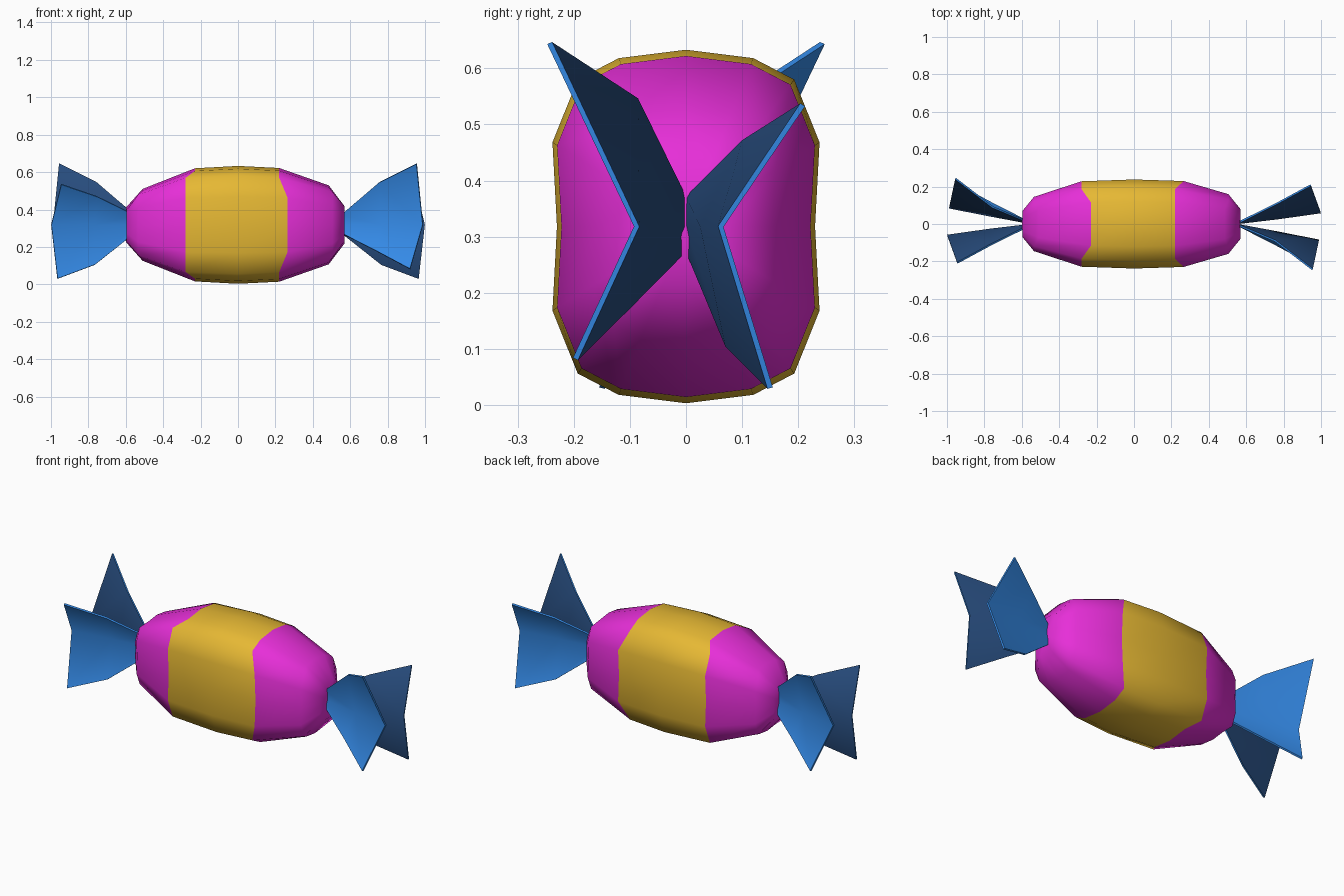
import bpy, bmesh
from mathutils import Vector

if "Cube" in bpy.data.objects:
    bpy.data.objects.remove(bpy.data.objects["Cube"])


def mat(name, rgb):
    m = bpy.data.materials.new(name)
    m.diffuse_color = (*rgb, 1)
    m.use_nodes = True
    m.node_tree.nodes["Principled BSDF"].inputs["Base Color"].default_value = m.diffuse_color
    return m


PINK = mat("pink", (0.80, 0.028, 0.69))
GOLD = mat("gold", (0.79, 0.48, 0.034))
BLUE = mat("blue", (0.036, 0.262, 0.82))
NAVY = mat("dark_blue", (0.021, 0.074, 0.21))
CZ = 0.318


def make_object(name, bm, mats):
    me = bpy.data.meshes.new(name)
    bmesh.ops.recalc_face_normals(bm, faces=bm.faces)
    bm.to_mesh(me)
    bm.free()
    ob = bpy.data.objects.new(name, me)
    bpy.context.collection.objects.link(ob)
    for m in mats:
        me.materials.append(m)
    bpy.ops.object.select_all(action='DESELECT')
    bpy.context.view_layer.objects.active = ob
    ob.select_set(True)
    return ob


# Candy body: 16-sided rounded-box section lofted along x
quarter = [(0, 0.315), (0.12, 0.30), (0.193, 0.262), (0.238, 0.15), (0.23, 0)]
half = quarter + [(y, -z) for y, z in quarter[-2::-1]]
section = half + [(-y, z) for y, z in half[-2:0:-1]]
# x at top and bottom, x at the sides, section scale
stations = [(-0.60, -0.597, 0.29), (-0.51, -0.535, 0.61), (-0.23, -0.28, 0.96),
            (0, 0, 1),
            (0.22, 0.265, 0.965), (0.485, 0.505, 0.67), (0.565, 0.57, 0.33)]
bm = bmesh.new()
rings = []
for xt, xs, s in stations:
    rings.append([bm.verts.new((xs if abs(y) > 0.2 * s else xt, y * s, CZ + z * s))
                  for y, z in section])
n = len(section)
for i in range(len(rings) - 1):
    a, b = rings[i], rings[i + 1]
    for k in range(n):
        f = bm.faces.new((a[k], a[(k + 1) % n], b[(k + 1) % n], b[k]))
        f.material_index = 1 if i in (2, 3) else 0   # gold band in the middle
for ring in (rings[0], rings[-1]):
    c = bm.verts.new(sum((v.co for v in ring), Vector()) / n)
    for k in range(n):
        bm.faces.new((ring[k], ring[(k + 1) % n], c))
make_object("candy_body", bm, [PINK, GOLD])
bpy.ops.object.shade_smooth()

# Twisted wrapper ends: two folded sheets; rows run root to rim, columns top to bottom
sheets = {
    "front": [[(0.55, -0.004, 0.37), (0.55, -0.004, CZ), (0.55, -0.004, 0.275)],
              [(0.755, -0.09, 0.545), (0.77, -0.045, CZ), (0.74, -0.10, 0.178)],
              [(0.955, -0.243, 0.645), (0.988, -0.088, CZ), (0.92, -0.197, 0.082)]],
    "back": [[(0.55, 0.004, 0.37), (0.55, 0.004, CZ), (0.55, 0.004, 0.275)],
             [(0.755, 0.105, 0.47), (0.77, 0.03, CZ), (0.765, 0.075, 0.105)],
             [(0.945, 0.208, 0.535), (0.998, 0.062, CZ), (0.965, 0.15, 0.03)]],
}


def wrapper(name, grid, sign):
    bm = bmesh.new()
    v = [[bm.verts.new((x * sign, y * sign, z)) for x, y, z in row] for row in grid]
    for r in range(2):
        for c in range(2):
            bm.faces.new((v[r][c], v[r][c + 1], v[r + 1][c + 1], v[r + 1][c]))
    ob = make_object(name, bm, [BLUE, NAVY])
    mod = ob.modifiers.new("thickness", 'SOLIDIFY')
    mod.thickness = 0.01
    mod.offset = 0
    bpy.ops.object.modifier_apply(modifier=mod.name)
    # The side facing the other sheet is dark blue
    inward = -1 if grid[2][0][1] * sign > 0 else 1
    for p in ob.data.polygons:
        p.material_index = 1 if p.normal.y * inward > 0.6 else 0
    bpy.ops.object.shade_smooth_by_angle(angle=1.05)


# The left end is the right end turned half way round
for side, sign in (("right", 1), ("left", -1)):
    for key, grid in sheets.items():
        wrapper(f"wrapper_{side}_{key}", grid, sign)
